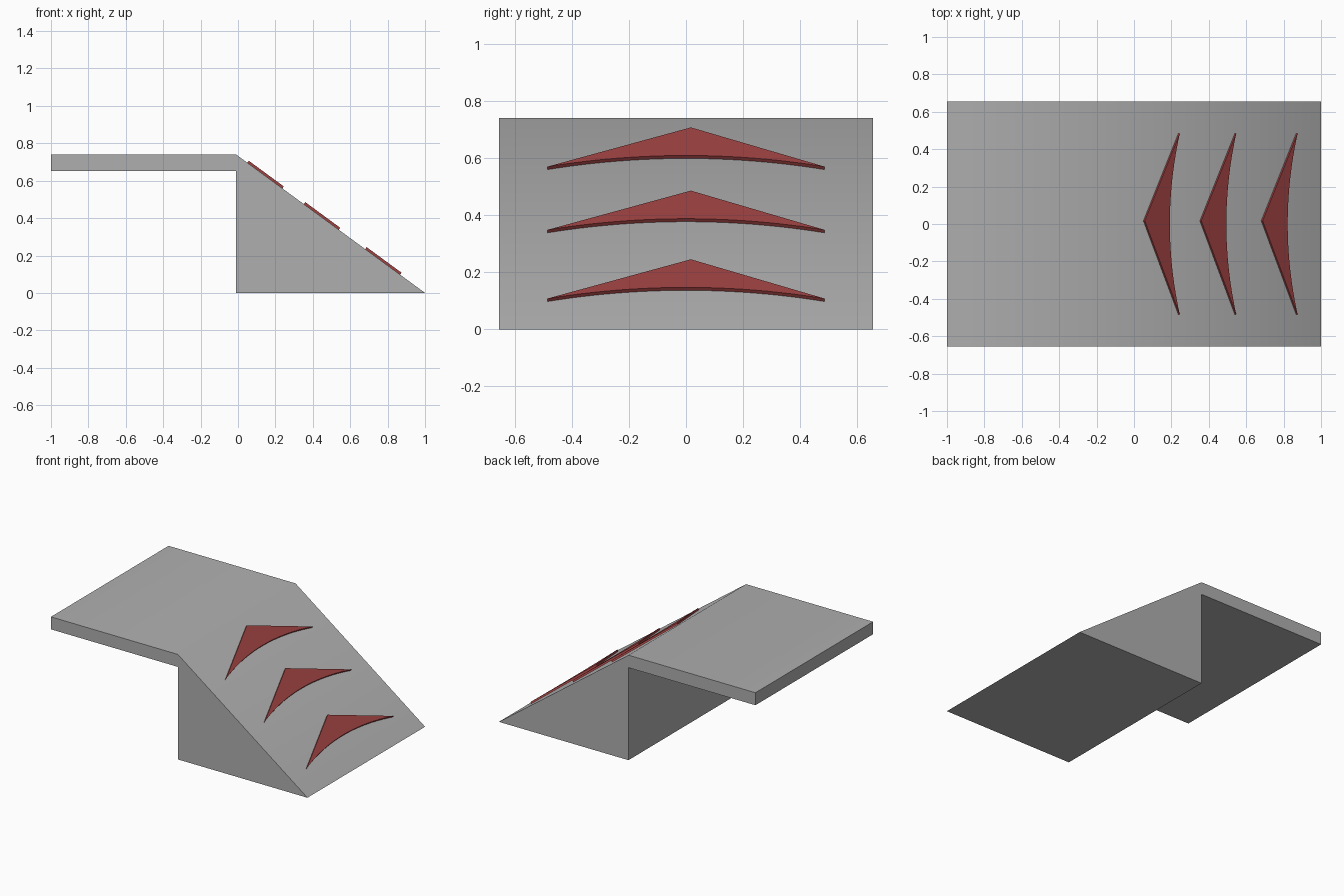
import bpy, bmesh, math
from mathutils import Matrix, Vector

if "Cube" in bpy.data.objects:
    bpy.data.objects.remove(bpy.data.objects["Cube"])

HALF_W, TOP, EDGE = 0.655, 0.74, -0.01
angle = math.atan2(TOP, 1 - EDGE)


def material(name, color):
    mat = bpy.data.materials.new(name)
    mat.diffuse_color = color
    mat.use_nodes = True
    mat.node_tree.nodes["Principled BSDF"].inputs["Base Color"].default_value = mat.diffuse_color
    return mat


def extruded(name, points, direction, mat):
    """Extrude a planar outline along a direction into a closed solid."""
    bm = bmesh.new()
    face = bm.faces.new([bm.verts.new(p) for p in points])
    ext = bmesh.ops.extrude_face_region(bm, geom=[face], use_keep_orig=True)
    verts = [g for g in ext["geom"] if isinstance(g, bmesh.types.BMVert)]
    bmesh.ops.translate(bm, verts=verts, vec=direction)
    bmesh.ops.recalc_face_normals(bm, faces=bm.faces[:])
    mesh = bpy.data.meshes.new(name)
    bm.to_mesh(mesh)
    bm.free()
    mesh.materials.append(mat)
    obj = bpy.data.objects.new(name, mesh)
    bpy.context.collection.objects.link(obj)
    # Soft shading over the deck/slope bend, sharp everywhere else
    bpy.ops.object.select_all(action='DESELECT')
    obj.select_set(True)
    bpy.context.view_layer.objects.active = obj
    bpy.ops.object.shade_smooth_by_angle(angle=math.radians(40))
    return obj


# Deck and sloped wedge share one side profile
grey = material("ramp_grey", (0.43, 0.43, 0.43, 1))
profile = [(-1, TOP), (EDGE, TOP), (1, 0), (EDGE, 0), (EDGE, 0.652), (-1, 0.652)]
extruded("ramp", [(x, -HALF_W, z) for x, z in profile],
         Vector((0, 2 * HALF_W, 0)), grey)

# Red chevrons lying on the slope: pointed uphill, curved edge downhill
red = material("chevron_red", (0.34, 0.053, 0.053, 1))

cos = math.cos(angle)
TIP, DEPTH, BELLY = 0.484, 0.187 / cos, 0.134 / cos
SEG = 24
outline = [(0, 0.017)]
for i in range(SEG + 1):
    t = -1 + 2 * i / SEG
    outline.append((BELLY + (DEPTH - BELLY) * t * t, TIP * t))

to_slope = Matrix.Translation((EDGE, 0, TOP)) @ Matrix.Rotation(angle, 4, 'Y')
normal = Vector((math.sin(angle), 0, math.cos(angle)))
for n, x in enumerate((0.05, 0.352, 0.68)):
    start = (x - EDGE) / cos
    pts = [to_slope @ Vector((start + u, v, -0.002)) for u, v in outline]
    extruded(f"chevron_{n + 1}", pts, normal * 0.015, red)
